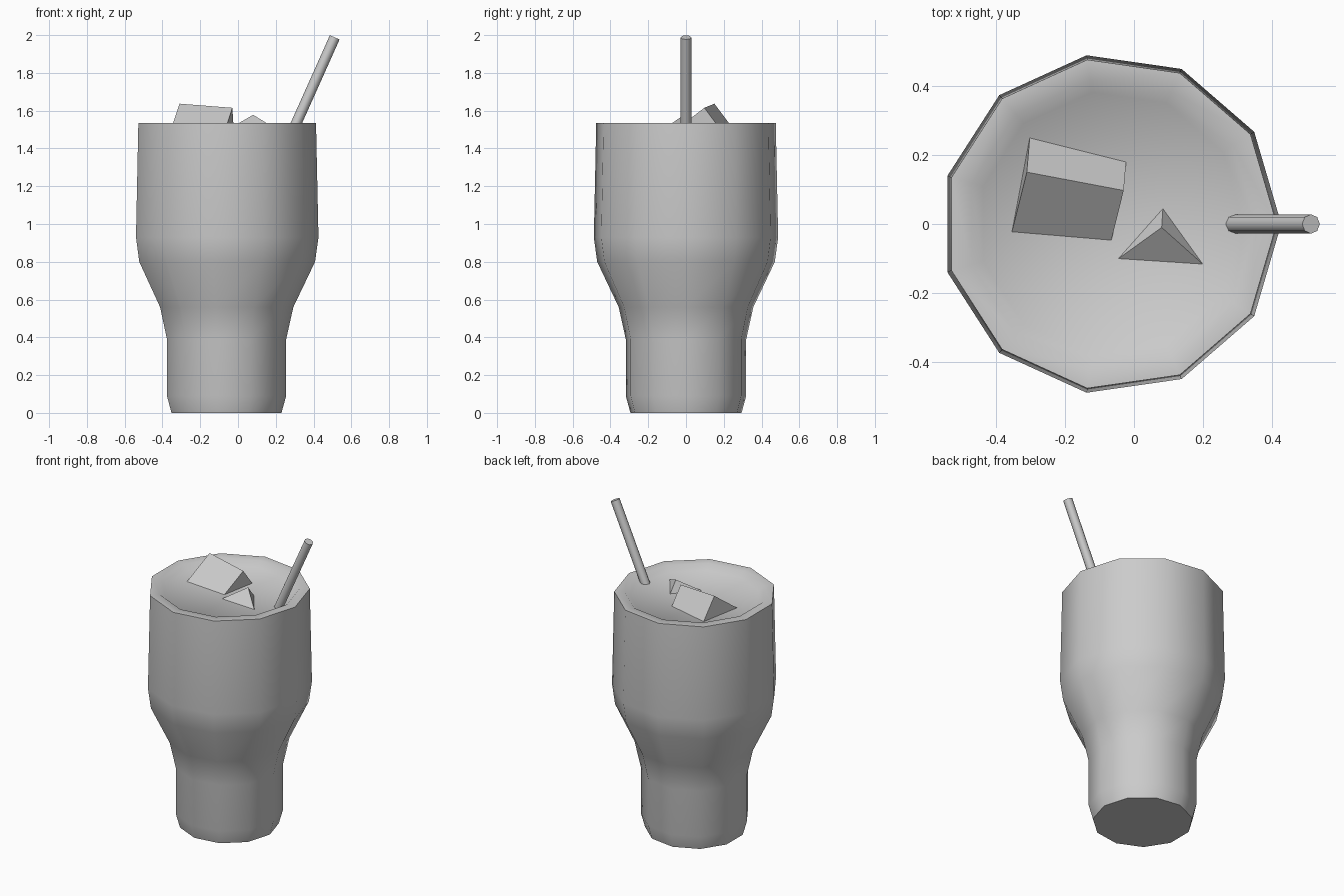
import bpy, bmesh, math
from mathutils import Vector

if "Cube" in bpy.data.objects:
    bpy.data.objects.remove(bpy.data.objects["Cube"])

CX = -0.067   # glass axis
SIDES = 11


def make_object(name, bm, smooth_angle=None):
    bmesh.ops.recalc_face_normals(bm, faces=bm.faces)
    mesh = bpy.data.meshes.new(name)
    bm.to_mesh(mesh)
    bm.free()
    obj = bpy.data.objects.new(name, mesh)
    bpy.context.collection.objects.link(obj)
    if smooth_angle:
        bpy.ops.object.select_all(action='DESELECT')
        obj.select_set(True)
        bpy.context.view_layer.objects.active = obj
        bpy.ops.object.shade_smooth_by_angle(angle=math.radians(smooth_angle))
    return obj


def lathe(name, profile, sides, smooth_angle):
    """Closed solid from (radius, z) rings around the glass axis."""
    bm = bmesh.new()
    rings = []
    for r, z in profile:
        rings.append([bm.verts.new((CX + r * math.cos(math.tau * i / sides),
                                    r * math.sin(math.tau * i / sides), z))
                      for i in range(sides)])
    for a, b in zip(rings, rings[1:]):
        for i in range(sides):
            j = (i + 1) % sides
            bm.faces.new((a[i], a[j], b[j], b[i]))
    bm.faces.new(rings[0])
    bm.faces.new(rings[-1])
    return make_object(name, bm, smooth_angle)


def ice_cube(name, corner, edge_a, edge_b, size):
    """Cube hanging down from its highest corner along two given edges."""
    a = Vector(edge_a).normalized()
    b = Vector(edge_b)
    b = (b - a * b.dot(a)).normalized()
    c = a.cross(b)
    if c.z > 0:
        c = -c
    bm = bmesh.new()
    bmesh.ops.create_cube(bm, size=1)
    for v in bm.verts:
        k = (v.co + Vector((0.5, 0.5, 0.5))) * size
        v.co = Vector(corner) + a * k.x + b * k.y + c * k.z
    return make_object(name, bm)


# Glass with thick rim, sloping in to the drink surface
lathe("glass", [(0.297, 0), (0.322, 0.09), (0.322, 0.39), (0.36, 0.56),
                (0.475, 0.80), (0.493, 0.93), (0.48, 1.535),
                (0.42, 1.535), (0.385, 1.505)], SIDES, 45)

# Ice cubes poking out of the drink
ice_cube("large_ice_cube", (-0.31, 0.15, 1.637),
         (0.28, -0.053, -0.022), (-0.04, -0.17, -0.13), 0.286)
ice_cube("small_ice_cube", (0.08, -0.01, 1.578),
         (-0.125, -0.09, -0.073), (0.105, -0.105, -0.073), 0.286)

# Leaning straw
top, bottom = Vector((0.512, 0, 1.988)), Vector((0.204, 0, 1.3))
axis = top - bottom
bm = bmesh.new()
bmesh.ops.create_cone(bm, cap_ends=True, segments=8, radius1=0.028,
                      radius2=0.028, depth=axis.length)
straw = make_object("straw", bm, 50)
straw.rotation_euler = (0, math.atan2(axis.x, axis.z), 0)
straw.location = (top + bottom) / 2
